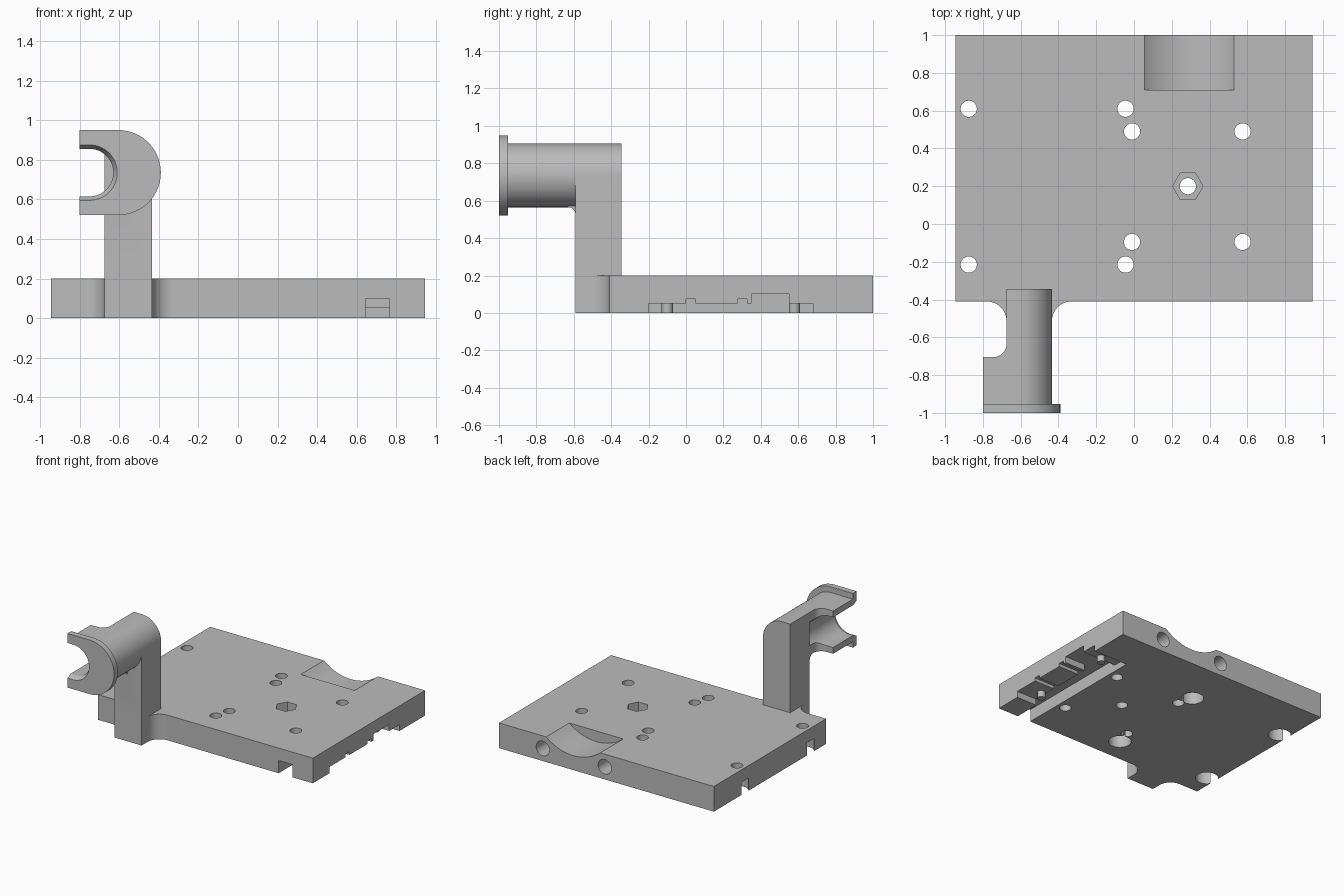
import bpy, bmesh
from math import sin, cos, radians

old = bpy.data.objects.get("Cube")
if old:
    bpy.data.objects.remove(old, do_unlink=True)

grey = bpy.data.materials.new("plain_grey")
grey.use_nodes = True
colour = (0.5, 0.5, 0.5, 1)
grey.diffuse_color = colour
grey.node_tree.nodes["Principled BSDF"].inputs["Base Color"].default_value = colour


def arc(cx, cy, r, start, end, steps=20):
    """Points along a circular arc, angles in degrees."""
    angles = [radians(start + (end - start) * i / steps) for i in range(steps + 1)]
    return [(cx + r * cos(a), cy + r * sin(a)) for a in angles]


def circle(cx, cy, r, sides=32):
    return arc(cx, cy, r, 0, 360, sides)[:-1]


def rect(a0, a1, b0, b1):
    return [(a0, b0), (a1, b0), (a1, b1), (a0, b1)]


def prism(name, axis, profile, lo, hi, end_profile=None):
    """Extrude a profile along an axis, optionally tapering to another."""
    place = {"x": lambda a, b, t: (t, a, b),
             "y": lambda a, b, t: (a, t, b),
             "z": lambda a, b, t: (a, b, t)}[axis]
    bm = bmesh.new()
    first = [bm.verts.new(place(a, b, lo)) for a, b in profile]
    last = [bm.verts.new(place(a, b, hi)) for a, b in (end_profile or profile)]
    bm.faces.new(first)
    bm.faces.new(last)
    n = len(first)
    for i in range(n):
        j = (i + 1) % n
        bm.faces.new((first[i], first[j], last[j], last[i]))
    bmesh.ops.recalc_face_normals(bm, faces=bm.faces)
    mesh = bpy.data.meshes.new(name)
    bm.to_mesh(mesh)
    bm.free()
    mesh.materials.append(grey)
    obj = bpy.data.objects.new(name, mesh)
    bpy.context.collection.objects.link(obj)
    return obj


def combine(target, other, operation):
    mod = target.modifiers.new("combine", "BOOLEAN")
    mod.operation = operation
    mod.solver = "EXACT"
    mod.object = other
    bpy.context.view_layer.objects.active = target
    bpy.ops.object.modifier_apply(modifier=mod.name)
    bpy.data.objects.remove(other, do_unlink=True)


def cut(target, *args):
    combine(target, prism("cutter", *args), "DIFFERENCE")


# Base plate with the filleted foot of the arm
outline = [(0.945, -0.41), (0.945, 1), (-0.945, 1), (-0.945, -0.41)]
outline += arc(-0.78, -0.515, 0.105, 90, 0)
outline += [(-0.675, -0.59), (-0.435, -0.59)]
outline += arc(-0.33, -0.515, 0.105, 180, 90)
plate = prism("base_plate", "z", outline, 0, 0.2)

# Plain holes, and wider holes counterbored from below
for y in (-0.095, 0.49):
    for x in (-0.01, 0.575):
        cut(plate, "z", circle(x, y, 0.043), -0.1, 0.3)
for y in (-0.215, 0.61):
    for x in (-0.875, -0.045):
        cut(plate, "z", circle(x, y, 0.043), -0.1, 0.3)
        cut(plate, "z", circle(x, y, 0.083), -0.1, 0.1)

# Hexagonal nut recess and its bolt hole
cut(plate, "z", circle(0.285, 0.2, 0.043), -0.1, 0.3)
cut(plate, "z", circle(0.285, 0.2, 0.08, 6), 0.1, 0.3)

# Round trough and two blind holes at the back
cut(plate, "y", circle(0.2925, 0.489, 0.374, 96), 0.71, 1.1)
for x in (0.015, 0.56):
    cut(plate, "y", circle(x, 0.1, 0.058), 0.68, 1.1)

# Underside pocket, cable slot and grooves
cut(plate, "z", rect(0.645, 1.1, -0.2, 0.68), -0.1, 0.05)
cut(plate, "z", rect(0.645, 0.765, -0.6, 0.55), -0.1, 0.1)
for y0, y1, top in ((0.35, 0.55, 0.1), (0, 0.05, 0.075), (0.275, 0.325, 0.075)):
    cut(plate, "z", rect(0.7, 1.1, y0, y1), -0.1, top)
for y in (-0.1, 0.58):
    combine(plate, prism("peg", "z", circle(0.8, y, 0.03, 24), 0, 0.07), "UNION")

# Holder: half-round barrel, set back behind a filleted corner
cx, cz = -0.605, 0.735
barrel = prism("holder_arm", "y",
               [(-0.8, cz - 0.17)] + arc(cx, cz, 0.17, -90, 90, 40) + [(-0.8, cz + 0.17)],
               -0.98, -0.345)
cut(barrel, "z", [(-0.9, -0.705)] + arc(-0.745, -0.635, 0.07, -90, 0)
    + [(-0.675, -0.2), (-0.9, -0.2)], 0.4, 1.1)

# Front flange
flange = prism("flange", "y",
               [(-0.8, cz - 0.215)] + arc(cx, cz, 0.215, -90, 90, 40) + [(-0.8, cz + 0.215)],
               -1, -0.953)
combine(barrel, flange, "UNION")


# Open channel with a flared mouth
def channel(r):
    return [(-0.9, cz - r)] + arc(-0.75, cz, r, -90, 90, 32) + [(-0.9, cz + r)]


cut(barrel, "y", channel(0.12), -1.1, -0.59)
cut(barrel, "y", channel(0.145), -1.01, -0.96, channel(0.12))

# Upright post
post = prism("post", "y", [(-0.675, 0.1), (-0.435, 0.1)]
             + arc(cx, cz, 0.17, 0, 90) + [(-0.675, cz + 0.17)], -0.59, -0.345)
combine(barrel, post, "UNION")

# Small fillet under the barrel
web = prism("web", "x", [(-0.57, 0.58), (-0.63, 0.58)]
            + arc(-0.63, 0.525, 0.04, 90, 0, 10) + [(-0.57, 0.525)], -0.675, -0.56)
combine(barrel, web, "UNION")
combine(plate, barrel, "UNION")
plate.name = "base_plate_with_holder"

# Smooth curved walls, keep edges crisp
bpy.ops.object.select_all(action="DESELECT")
plate.select_set(True)
bpy.context.view_layer.objects.active = plate
bpy.ops.object.shade_smooth_by_angle(angle=radians(25))
